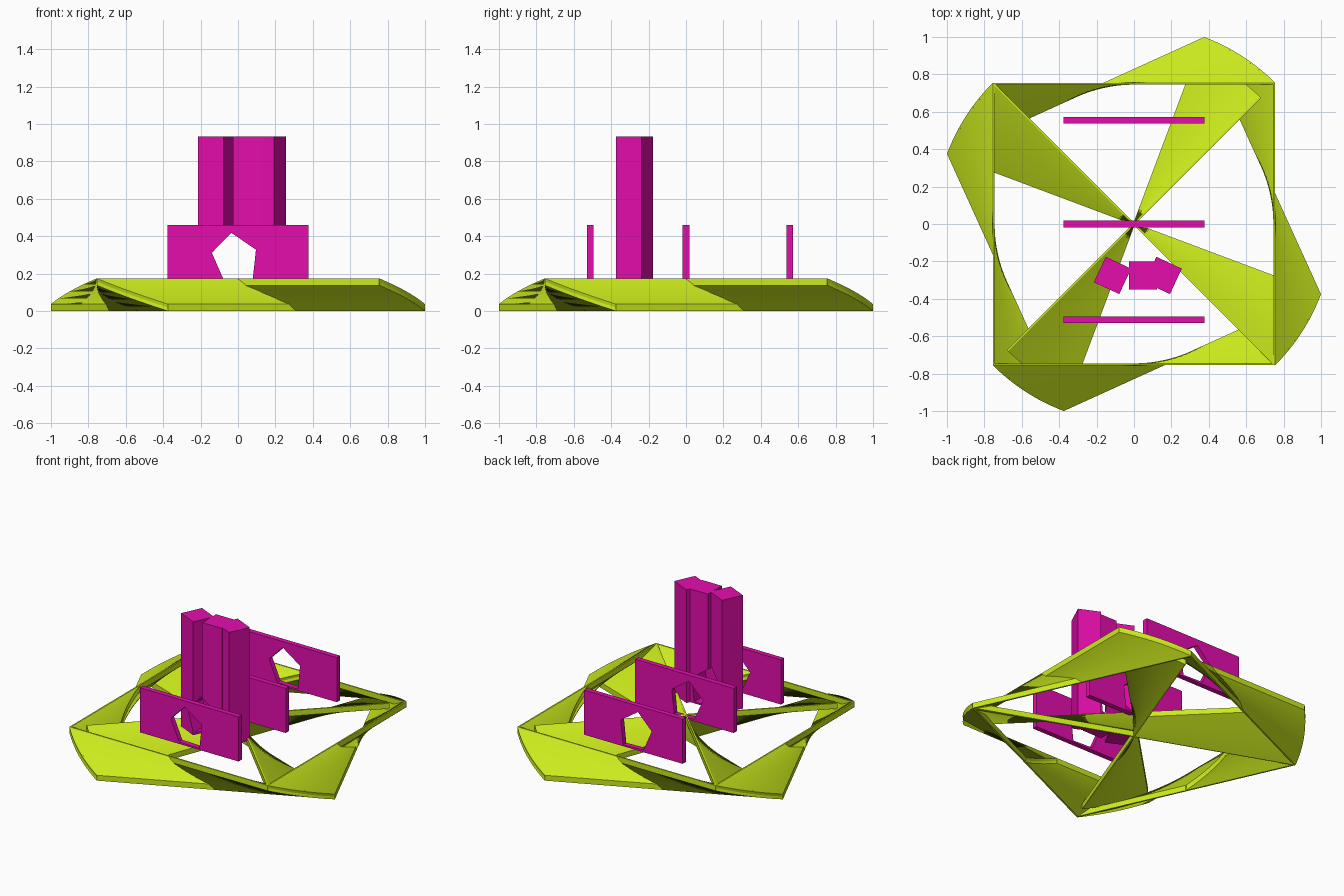
import bpy, bmesh
from math import radians, sin, cos, pi
from mathutils import Matrix, Vector

if "Cube" in bpy.data.objects:
    bpy.data.objects.remove(bpy.data.objects["Cube"])

TWIST, TOP, BAR_H, BAR_W, STEPS = radians(24.45), 0.175, 0.037, 0.01, 48


def material(name, color):
    m = bpy.data.materials.new(name)
    m.diffuse_color = color
    m.use_nodes = True
    m.node_tree.nodes["Principled BSDF"].inputs["Base Color"].default_value = m.diffuse_color
    return m


olive = material("olive", (0.60, 0.82, 0.012, 1))
magenta = material("magenta", (0.78, 0.004, 0.42, 1))


def finish(bm, name, mat=None):
    bmesh.ops.recalc_face_normals(bm, faces=bm.faces)
    me = bpy.data.meshes.new(name)
    bm.to_mesh(me)
    bm.free()
    ob = bpy.data.objects.new(name, me)
    bpy.context.collection.objects.link(ob)
    if mat:
        me.materials.append(mat)
    return ob


def swept_half_bar(bm, length, offset, angle):
    """Half of a bar (from its middle outward) swept as it rises and turns clockwise."""
    side = 1 if length < 0 else -1          # direction of sideways travel

    def point(t, u, v, z):
        a = angle + TWIST * (1 - t)
        p = Matrix.Rotation(a, 3, 'Z') @ Vector((u, offset + v * side * BAR_W / 2, 0))
        p.z = t * (TOP - BAR_H) + z
        return bm.verts.new(p)

    def loop(u):
        ts = [i / STEPS for i in range(STEPS + 1)]
        lower = [point(0, u, -1, 0)] + [point(t, u, 1, 0) for t in ts]
        upper = [point(t, u, -1, BAR_H) for t in ts] + [point(1, u, 1, BAR_H)]
        return lower, upper

    (l0, u0), (l1, u1) = loop(0), loop(length)
    for a, b in ((l0, l1), (u0, u1)):       # lower and upper sheets
        for i in range(len(a) - 1):
            bm.faces.new((a[i], a[i + 1], b[i + 1], b[i]))
    bm.faces.new((l0[0], u0[0], u1[0], l1[0]))
    bm.faces.new((l0[-1], u0[-1], u1[-1], l1[-1]))
    for lo, up in ((l0, u0), (l1, u1)):     # inner and outer ends
        for i in range(len(lo) - 1):
            bm.faces.new((lo[i], lo[i + 1], up[i + 1], up[i]))


def swept_bar(name, half, offset, angle):
    bm = bmesh.new()
    for s in (-1, 1):
        swept_half_bar(bm, s * half, offset, angle)
    return finish(bm, name, olive)


# Twisted frame: four sides and two crossing diagonals
for i in range(4):
    swept_bar(f"frame_side_{i + 1}", 0.755, 0.755 - BAR_W / 2, i * pi / 2)
swept_bar("long_diagonal", 1.062, 0, radians(135))
swept_bar("short_diagonal", 0.957, 0, radians(45))

# Five-sided cutter running front to back through the whole group
bm = bmesh.new()
outline = [(-0.035, 0.418), (-0.14, 0.312), (-0.077, 0.168), (0.078, 0.163), (0.096, 0.328)]
face = bm.faces.new([bm.verts.new((x, -0.9, z)) for x, z in outline])
ext = bmesh.ops.extrude_face_region(bm, geom=[face])
bmesh.ops.translate(bm, vec=(0, 1.8, 0),
                    verts=[g for g in ext["geom"] if isinstance(g, bmesh.types.BMVert)])
cutter = finish(bm, "hole_cutter")
cutter.hide_render = True
cutter.display_type = 'WIRE'


def pierced_box(name, center, size, turn=0):
    bm = bmesh.new()
    mat = (Matrix.Translation(center) @ Matrix.Rotation(radians(turn), 4, 'Z')
           @ Matrix.Diagonal((*size, 1)))
    bmesh.ops.create_cube(bm, size=1, matrix=mat)
    ob = finish(bm, name, magenta)
    mod = ob.modifiers.new("hole", 'BOOLEAN')
    mod.operation, mod.solver, mod.object = 'DIFFERENCE', 'EXACT', cutter
    return ob


# Three upright slabs
BASE = 0.153
for label, y in (("front", -0.513), ("middle", 0.0), ("back", 0.555)):
    pierced_box(f"{label}_slab", (0, y, (BASE + 0.46) / 2), (0.752, 0.035, 0.46 - BASE))

# Three tall columns
for label, x, turn in (("left", -0.115, -25), ("middle", 0.048, 0), ("right", 0.156, -25)):
    pierced_box(f"{label}_column", (x, -0.275, (BASE + 0.932) / 2),
                (0.15, 0.15, 0.932 - BASE), turn)
